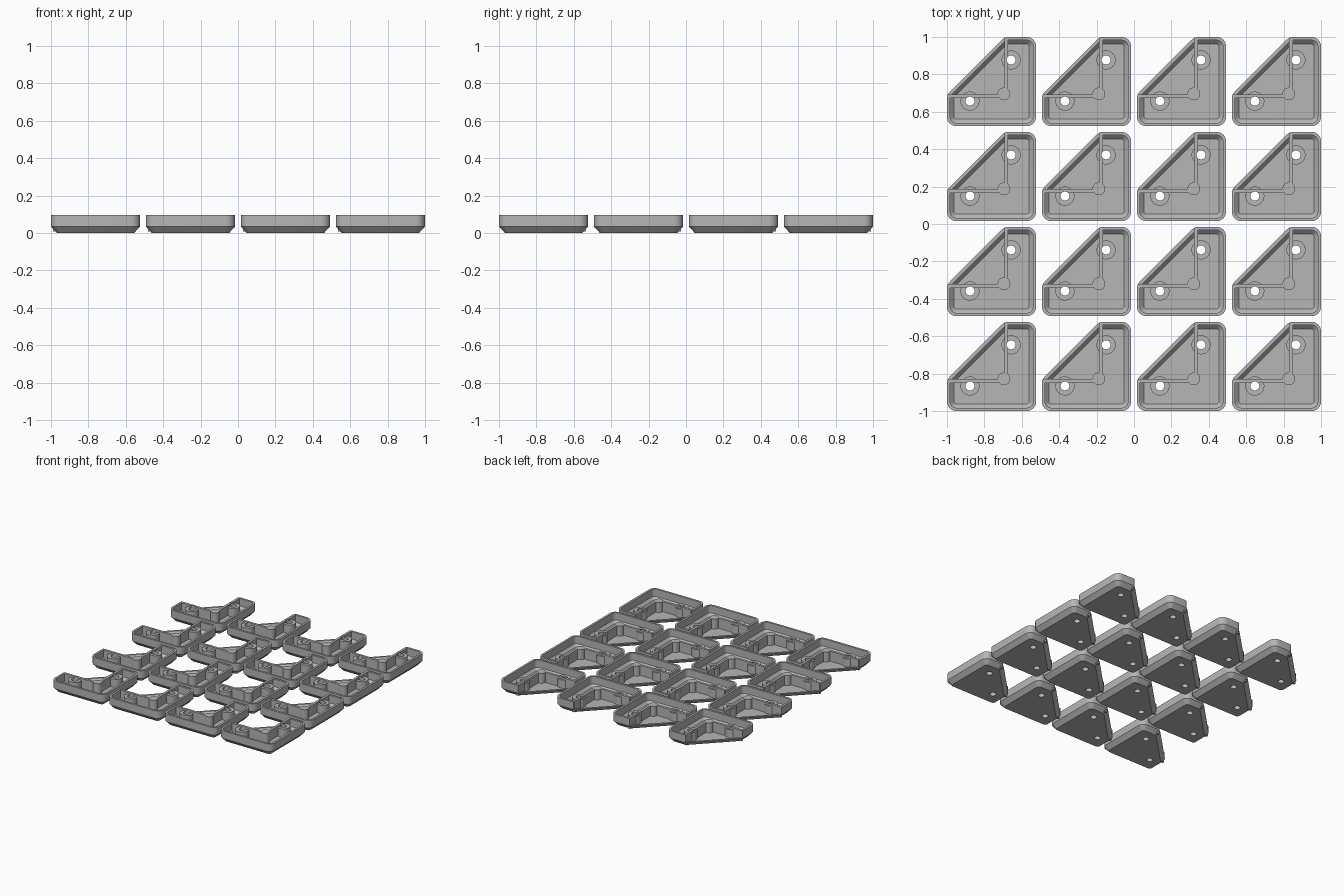
import bpy, bmesh, math
from mathutils import Vector

if "Cube" in bpy.data.objects:
    bpy.data.objects.remove(bpy.data.objects["Cube"])

W = 0.477            # footprint of one corner piece
S = W / 2
H = 0.097            # full height
PITCH = (2 - W) / 3
RIM = 0.034          # height of the low diagonal edge

grey = bpy.data.materials.new("grey_plastic")
grey.diffuse_color = (0.47, 0.47, 0.47, 1)
grey.use_nodes = True
grey.node_tree.nodes["Principled BSDF"].inputs["Base Color"].default_value = grey.diffuse_color


def finish(name, bm):
    bmesh.ops.recalc_face_normals(bm, faces=bm.faces[:])
    me = bpy.data.meshes.new(name)
    bm.to_mesh(me)
    bm.free()
    me.materials.append(grey)
    ob = bpy.data.objects.new(name, me)
    bpy.context.collection.objects.link(ob)
    return ob


def outline(inset, radius, steps=6):
    """Square with one corner cut at 45 degrees, inset and rounded."""
    c = -0.0685
    pts = [Vector(p) for p in ((-S, -S), (S, -S), (S, S), (-c, S), (-S, c))]
    n = len(pts)
    corners = []
    for i in range(n):
        d0 = (pts[i] - pts[i - 1]).normalized()
        d1 = (pts[(i + 1) % n] - pts[i]).normalized()
        n0, n1 = Vector((-d0.y, d0.x)), Vector((-d1.y, d1.x))
        k = (n0 + n1) / (1 + n0.dot(n1))
        centre = pts[i] + k * (inset + radius)
        a0 = math.atan2(-n0.y, -n0.x)
        turn = math.acos(max(-1, min(1, n0.dot(n1))))
        for s in range(steps + 1):
            a = a0 + turn * s / steps
            corners.append(centre + radius * Vector((math.cos(a), math.sin(a))))
    return corners


def loft(name, levels):
    """Closed solid through (z, inset, radius) levels."""
    bm = bmesh.new()
    rings = [[bm.verts.new((p.x, p.y, z)) for p in outline(i, r)] for z, i, r in levels]
    for a, b in zip(rings, rings[1:]):
        n = len(a)
        for j in range(n):
            bm.faces.new((a[j], a[(j + 1) % n], b[(j + 1) % n], b[j]))
    bm.faces.new(rings[0])
    bm.faces.new(rings[-1])
    return finish(name, bm)


def box(name, x0, x1, y0, y1, z0, z1):
    bm = bmesh.new()
    bmesh.ops.create_cube(bm, size=1)
    for v in bm.verts:
        v.co = ((x0 + x1) / 2 + v.co.x * (x1 - x0),
                (y0 + y1) / 2 + v.co.y * (y1 - y0),
                (z0 + z1) / 2 + v.co.z * (z1 - z0))
    return finish(name, bm)


def cylinder(name, x, y, r, z0, z1):
    bm = bmesh.new()
    bmesh.ops.create_cone(bm, cap_ends=True, segments=32, radius1=r, radius2=r, depth=z1 - z0)
    bmesh.ops.translate(bm, verts=bm.verts[:], vec=(x, y, (z0 + z1) / 2))
    return finish(name, bm)


helpers = []


def combine(body, tool, operation):
    m = body.modifiers.new(tool.name, 'BOOLEAN')
    m.object, m.operation, m.solver = tool, operation, 'EXACT'
    tool.hide_render = True
    helpers.append(tool)


# Tray with a chamfered underside, hollowed out
body = loft("corner_piece", [(0, 0.032, 0.022), (0.035, 0, 0.05), (H, 0, 0.05)])
combine(body, loft("pocket", [(0.015, 0.038, 0.014), (0.036, 0.017, 0.033),
                              (0.15, 0.017, 0.033)]), 'DIFFERENCE')

# Lower the diagonal side
combine(body, box("diagonal_cut", -0.4, 0.070, -0.070, 0.4, RIM, 0.2), 'DIFFERENCE')

# L-shaped rib with a round post at its corner
combine(body, box("rib_side", -0.228, 0.07, -0.088, -0.068, 0.008, H), 'UNION')
combine(body, box("rib_back", 0.068, 0.088, -0.07, 0.228, 0.008, H), 'UNION')
combine(body, cylinder("rib_post", 0.066, -0.066, 0.034, 0.008, H), 'UNION')

# Screw bosses and through holes, mirrored over the diagonal
for x, y in ((-0.1155, -0.1045), (0.1045, 0.1155)):
    combine(body, cylinder("boss", x, y, 0.051, 0.008, 0.082), 'UNION')
for x, y in ((-0.1155, -0.1045), (0.1045, 0.1155)):
    combine(body, cylinder("screw_hole", x, y, 0.024, -0.1, 0.2), 'DIFFERENCE')

# Bake the finished piece
bpy.context.view_layer.update()
dg = bpy.context.evaluated_depsgraph_get()
mesh = bpy.data.meshes.new_from_object(body.evaluated_get(dg))
mesh.name = "corner_piece_mesh"
mesh.materials.clear()
mesh.materials.append(grey)
mesh.polygons.foreach_set("material_index", [0] * len(mesh.polygons))
mesh.shade_smooth()
mesh.set_sharp_from_angle(angle=math.radians(30))
for ob in helpers + [body]:
    bpy.data.objects.remove(ob, do_unlink=True)

# Four by four grid of pieces
for row in range(4):
    for col in range(4):
        ob = bpy.data.objects.new(f"corner_piece_{row + 1}_{col + 1}", mesh)
        ob.location = ((col - 1.5) * PITCH, (row - 1.5) * PITCH, 0)
        bpy.context.collection.objects.link(ob)
